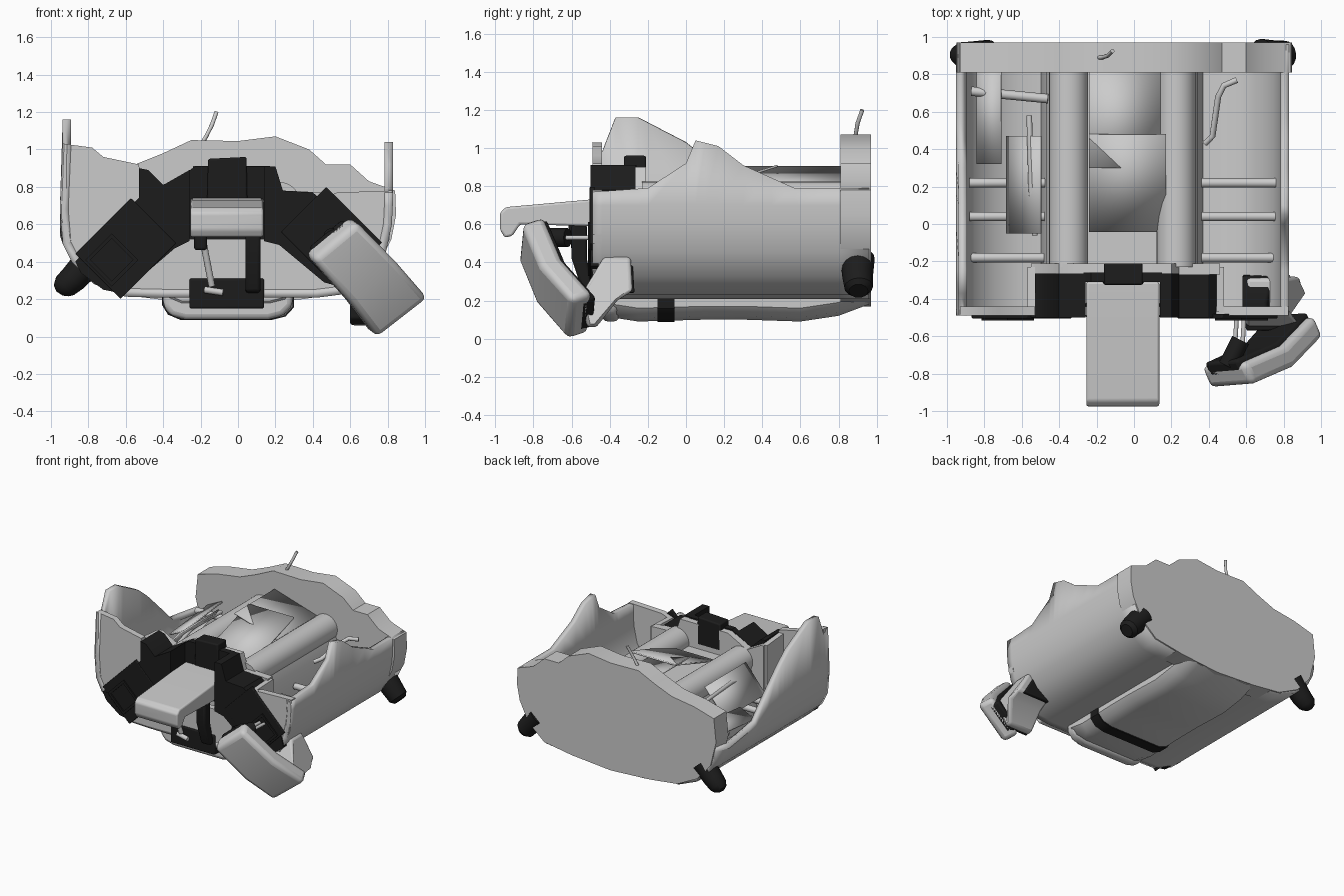
import bpy, bmesh, math
from mathutils import Vector

if "Cube" in bpy.data.objects:
    bpy.data.objects.remove(bpy.data.objects["Cube"])


def material(name, c):
    m = bpy.data.materials.new(name)
    m.diffuse_color = (c, c, c, 1)
    m.use_nodes = True
    m.node_tree.nodes["Principled BSDF"].inputs["Base Color"].default_value = m.diffuse_color
    return m


GREY = material("light grey shell", 0.6)
BLACK = material("black trim", 0.012)


def add(name, verts, faces, mat, bevel=0.0, thick=0.0):
    me = bpy.data.meshes.new(name)
    me.from_pydata([tuple(v) for v in verts], [], faces)
    bm = bmesh.new()
    bm.from_mesh(me)
    bmesh.ops.recalc_face_normals(bm, faces=bm.faces)
    bm.to_mesh(me)
    bm.free()
    ob = bpy.data.objects.new(name, me)
    bpy.context.collection.objects.link(ob)
    me.materials.append(mat)
    if thick:
        m = ob.modifiers.new("thickness", 'SOLIDIFY')
        m.thickness, m.offset = thick, 0
    if bevel:
        m = ob.modifiers.new("rounding", 'BEVEL')
        m.width, m.segments = bevel, 3
    bpy.ops.object.select_all(action='DESELECT')
    bpy.context.view_layer.objects.active = ob
    ob.select_set(True)
    bpy.ops.object.shade_smooth_by_angle(angle=math.radians(35))
    return ob


def loft(name, rings, mat, bevel=0.0):
    n = len(rings[0])
    verts = [v for r in rings for v in r]
    faces = [(k * n + i, k * n + (i + 1) % n, (k + 1) * n + (i + 1) % n, (k + 1) * n + i)
             for k in range(len(rings) - 1) for i in range(n)]
    faces += [tuple(range(n)), tuple(range(len(verts) - n, len(verts)))]
    return add(name, verts, faces, mat, bevel)


def slab(name, pts, y0, y1, mat, bevel=0.0):
    # outline in x, z extruded along y
    return loft(name, [[(x, y, z) for x, z in pts] for y in (y0, y1)], mat, bevel)


def side_slab(name, pts, x0, x1, mat, bevel=0.0, taper=0.0):
    # outline in y, z extruded along x; taper pulls in the ends of the right side
    return loft(name, [[(x0, y, z) for y, z in pts],
                       [(x1 - taper * abs(z - .22), y, z) for y, z in pts]], mat, bevel)


def turned(cx, cz, w, h, deg):
    # corners of a rotated rectangle in x, z
    a = math.radians(deg)
    return [(cx + u * w / 2 * math.cos(a) - v * h / 2 * math.sin(a),
             cz + u * w / 2 * math.sin(a) + v * h / 2 * math.cos(a))
            for u, v in ((-1, -1), (1, -1), (1, 1), (-1, 1))]


def rod(name, pts, r, mat, n=12):
    # round tube through a few points, radius may vary
    pts = [Vector(p) for p in pts]
    rings = []
    for i, p in enumerate(pts):
        d = (pts[min(i + 1, len(pts) - 1)] - pts[max(i - 1, 0)]).normalized()
        q = d.to_track_quat('Z', 'Y')
        s = r[i] if isinstance(r, list) else r
        rings.append([p + q @ Vector((s * math.cos(t * math.tau / n), s * math.sin(t * math.tau / n), 0))
                      for t in range(n)])
    return loft(name, rings, mat)


def interp(table, y):
    for (a, p), (b, q) in zip(table, table[1:]):
        if y <= b:
            return p + (q - p) * (y - a) / (b - a)
    return table[-1][1]


# hull: open tub with torn side walls
under = [(-.915, .5), (-.87, .41), (-.76, .3), (-.6, .235), (-.4, .23), (.42, .23),
         (.58, .25), (.7, .34), (.77, .46), (.8, .6)]
left_top = [(-.49, 1.03), (-.44, .98), (-.37, 1.16), (-.25, 1.16), (0, 1.03), (.1, .95),
            (.45, .62), (.8, .57), (.96, .6)]
right_top = [(-.49, .77), (-.2, .79), (0, .92), (.05, 1.04), (.17, 1.01), (.3, .91),
             (.57, .79), (.96, .79)]
ys = sorted({y for y, _ in left_top + right_top})
rows = []
for y in ys:
    lt, rt = interp(left_top, y), interp(right_top, y)
    mid = min(lt - .03, .68)
    rows.append([(x, y, z) for x, z in
                 [(-.915, lt), (-.93, mid)] + under + [(.805, .7), (.805, rt)]])
n = len(rows[0])
add("hull_shell", [v for r in rows for v in r],
    [(k * n + i, k * n + i + 1, k * n + n + i + 1, k * n + n + i)
     for k in range(len(rows) - 1) for i in range(n - 1)], GREY, thick=.045)

# rear bulkhead with ragged top
slab("rear_bulkhead", [(-.93, .84), (-.95, .65), (-.9, .45), (-.78, .31), (-.6, .22), (-.35, .19),
     (0, .17), (.35, .2), (.6, .24), (.74, .36), (.82, .52), (.845, .65), (.84, .78), (.7, .83), (.6, .92),
     (.47, .92), (.38, 1.0), (.2, 1.07), (0, 1.045), (-.25, 1.05), (-.4, .98), (-.55, .92), (-.75, .89)],
     .81, .97, GREY)

# torn front wall, cut low in the middle
slab("front_wall", [(-.93, 1.03), (-.945, .64), (-.9, .45), (-.78, .31), (-.6, .22), (.6, .24),
     (.74, .36), (.81, .52), (.825, .78), (.53, .77), (.45, .74), (.38, .7), (.16, .52), (-.28, .52),
     (-.5, .72), (-.53, .92), (-.72, .96), (-.78, 1.01)], -.49, -.44, GREY)
# grey recess wall around the front bay
slab("bay_back_wall", [(-.55, .23), (.46, .23), (.46, .77), (.24, .78), (.2, .9), (-.23, .9),
     (-.4, .81), (-.53, .88), (-.55, .88)], -.27, -.21, GREY)
side_slab("bay_left_wall", [(-.47, .23), (-.23, .23), (-.23, .88), (-.47, .9)], -.57, -.53, GREY)
side_slab("bay_right_wall", [(-.47, .23), (-.23, .23), (-.23, .76), (-.47, .75)], .44, .48, GREY)

# black arch on the front with its three bays
slab("arch_left", [(-.87, .4), (-.53, .74), (-.53, .9), (-.48, .89), (-.4, .81), (-.26, .89), (-.26, .51),
     (-.34, .47), (-.62, .23), (-.72, .25), (-.84, .34)], -.5, -.46, BLACK)
slab("arch_right", [(.14, .91), (.2, .91), (.24, .78), (.4, .77), (.74, .46), (.76, .38), (.6, .25), (.46, .29),
     (.22, .49), (.14, .51)], -.5, -.46, BLACK)
slab("arch_left_block", [(-.53, .5), (-.53, .9), (-.48, .89), (-.4, .81), (-.26, .89), (-.26, .51)],
     -.47, -.265, BLACK)
slab("arch_right_block", [(.14, .91), (.2, .91), (.24, .78), (.4, .77), (.44, .73), (.44, .45), (.14, .51)],
     -.47, -.265, BLACK)
slab("arch_centre", [(-.27, .48), (.15, .48), (.15, .91), (-.23, .91), (-.27, .88)], -.31, -.26, BLACK)
slab("centre_latch", [(-.165, .73), (.05, .73), (.045, .96), (-.16, .95)], -.325, -.21, BLACK, .01)
for nm, cx, cz, ang in (("left", -.6, .47, 45), ("right", .5, .53, -45)):
    s = 1 if cx > 0 else -1
    slab(nm + "_bay_panel", turned(cx, cz, .42, .34, ang), -.505, -.48, BLACK, .005)
    bx, bz, a = cx + s * .075, cz - .06, math.radians(ang)
    for k, (du, dv, w, h) in enumerate(((0, .09, .2, .02), (0, -.09, .2, .02), (.09, 0, .02, .2), (-.09, 0, .02, .2))):
        slab(nm + "_bay_frame_%d" % k, turned(bx + du * math.cos(a) - dv * math.sin(a),
             bz + du * math.sin(a) + dv * math.cos(a), w, h, ang), -.515, -.5, BLACK)

# keel with band, nose and front socket
keel = [(-.4, .3), (-.4, .17), (-.37, .12), (-.3, .09), (.17, .09), (.25, .11), (.295, .16), (.295, .3)]
stations = [(-.45, .10), (-.38, .02), (-.25, .0), (.1, .01), (.3, .01), (.6, 0), (.8, .03), (.96, .09)]
loft("keel", [[(x, y, max(z, min(.3, z + lift))) for x, z in keel] for y, lift in stations], GREY)
loft("keel_band", [[((x + .05) * 1.015 - .05, y, z - .003) for x, z in keel] for y in (-.15, -.06)], BLACK)
slab("nose", [(-.4, .3), (-.4, .16), (-.36, .11), (-.28, .09), (.16, .09), (.24, .11), (.29, .16), (.3, .3)],
     -.44, -.35, GREY, .03)
slab("front_socket", [(-.26, .15), (.14, .15), (.14, .31), (-.26, .31)], -.5, -.42, BLACK, .01)

# raised centre hatch with struts
side_slab("centre_hatch", [(-.975, .66), (-.945, .69), (-.5, .73), (-.31, .74), (-.31, .66), (-.5, .59), (-.87, .6),
          (-.91, .54), (-.95, .53), (-.975, .57)], -.255, .135, GREY, .012)
rod("hatch_piston", [(-.2, -.6, .58), (-.14, -.53, .27)], .018, GREY)
rod("piston_clevis", [(-.18, -.52, .25), (-.08, -.53, .235)], .018, GREY)
side_slab("hatch_arm", [(-.6, .6), (-.52, .6), (-.52, .42), (-.48, .23), (-.54, .24), (-.6, .42)], .04, .12, BLACK, .015)
side_slab("hatch_hinge", [(-.62, .62), (-.52, .62), (-.53, .47), (-.6, .46)], -.235, -.165, BLACK, .015)

# hanging right hatch
A, B, C, D = map(Vector, ((.64, -.86, .61), (1.02, -.6, .2), (.75, -.62, -.01), (.4, -.88, .41)))
bulge = Vector((.03, -.035, -.02))
back = Vector((-.38, .88, .29)) * .13
mid1, mid2 = (A + B) / 2 + bulge, (D + C) / 2 + bulge
rings = [[p, q, q + back, p + back] for p, q in ((A, D), (mid1, mid2), (B, C))]
loft("hanging_hatch", rings, GREY, .035)
inset = [[v.lerp(sum(r, Vector()) / 4, .25) + back * .3 for v in r] for r in rings]
loft("hanging_hatch_lining", inset, BLACK, .02)
rod("hatch_joint", [(.5, -.76, .53), (.57, -.62, .53)], .05, BLACK)
for k, x in enumerate((.54, .58)):
    rod("joint_pin_%d" % k, [(x, -.65, .53), (x + .01, -.48, .53)], .012, GREY)

# lower right leg block behind the hatch
side_slab("leg_block", [(-.55, .23), (-.43, .43), (-.29, .43), (-.28, .25), (-.36, .2), (-.47, .06), (-.52, .06)],
          .6, .91, GREY, .02, .6)
side_slab("leg_cuff", [(-.57, .23), (-.5, .24), (-.49, .08), (-.53, .06), (-.57, .1)], .6, .86, BLACK, .01, .6)
side_slab("leg_socket", [(-.48, .45), (-.42, .46), (-.28, .41), (-.27, .24), (-.32, .24), (-.46, .38)],
          .58, .85, BLACK, .01, .6)

# rear feet
rod("left_rear_foot", [(-.78, .9, .42), (-.88, .9, .31), (-.925, .905, .27), (-.945, .905, .245), (-.955, .905, .23)],
    [.085, .075, .068, .05, .02], BLACK, 16)
rod("right_rear_foot", [(.68, .9, .42), (.77, .9, .32), (.81, .905, .27), (.83, .905, .25)],
    [.09, .08, .075, .05], BLACK, 16)

# interior machinery: core block, big tubes, cross pipes
slab("core_block", [(-.5, .23), (.37, .23), (.34, .6), (.3, .7), (-.42, .7), (-.47, .6)], -.23, .82, GREY)
for k, x in enumerate((-.35, .225)):
    rod("big_tube_%d" % k, [(x, -.23, .72), (x, .82, .72)], .105, GREY, 24)
for k, (y, z) in enumerate(((.04, .48), (.22, .5), (-.18, .44))):
    rod("right_cross_pipe_%d" % k, [(.36, y, z), (.76, y, z)], .025, GREY)
    rod("left_cross_pipe_%d" % k, [(-.88, y, z), (-.46, y, z)], .025, GREY)
rod("upper_cross_pipe", [(-.87, .71, .6), (-.46, .67, .62)], .025, GREY)
rod("loose_hose", [(.38, .43, .62), (.42, .47, .64), (.45, .68, .7), (.48, .74, .72), (.55, .77, .72)], .016, GREY)
rod("loose_rod", [(-.53, -.06, .68), (-.55, .2, .74), (-.56, .58, .72)], .015, GREY)
rod("antenna", [(-.2, .89, 1.02), (-.17, .89, 1.07), (-.14, .9, 1.13), (-.115, .925, 1.2)], .011, GREY)


# loose sheet panels, flat and tilted: z at the first corner plus slopes along x and y
def sheet(name, x0, x1, y0, y1, z, sx, sy):
    pts = [(x0, y0), (x1, y0), (x1, y1), (x0, y1)]
    add(name, [(x, y, z + sx * (x - x0) + sy * (y - y0)) for x, y in pts], [(0, 1, 2, 3)], GREY, thick=.012)


sheet("rear_sheet", -.24, .14, .3, .82, .9, -.3, 0)
sheet("middle_sheet", -.24, .17, -.04, .48, .74, .0, .32)
sheet("left_sheet", -.68, -.5, -.05, .47, .58, 1.2, 0)
sheet("left_rear_sheet", -.84, -.71, .32, .82, .56, .5, .1)
